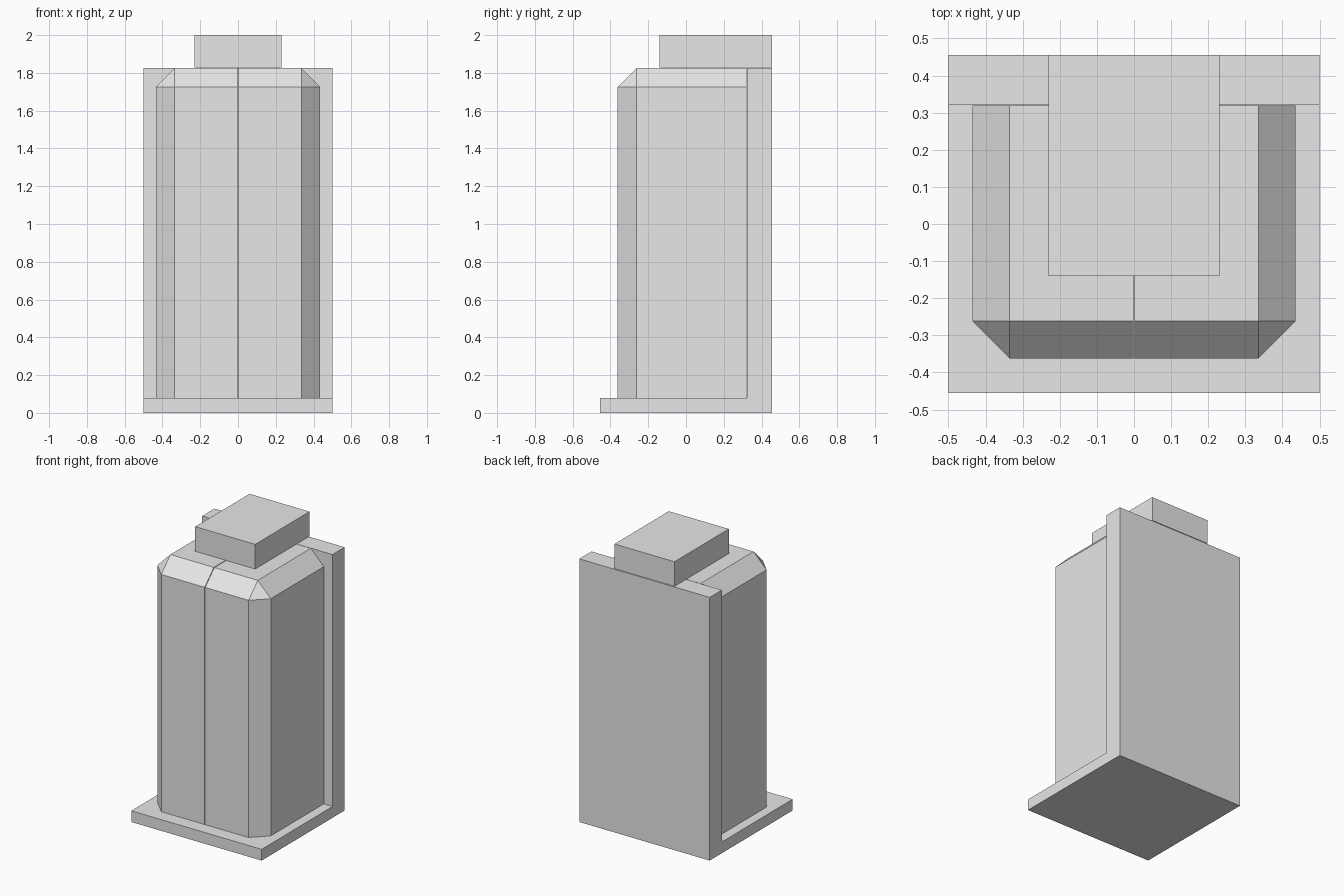
import bpy
import bmesh
from mathutils import Vector

cube = bpy.data.objects.get("Cube")
if cube:
    bpy.data.objects.remove(cube, do_unlink=True)

grey = bpy.data.materials.new("plain grey")
grey.use_nodes = True
colour = (0.8, 0.8, 0.8, 1.0)
grey.diffuse_color = colour
grey.node_tree.nodes["Principled BSDF"].inputs["Base Color"].default_value = colour


def finish(bm, name):
    """Turn a bmesh into a flat-shaded grey object."""
    bmesh.ops.recalc_face_normals(bm, faces=bm.faces)
    mesh = bpy.data.meshes.new(name)
    bm.to_mesh(mesh)
    bm.free()
    mesh.materials.append(grey)
    obj = bpy.data.objects.new(name, mesh)
    bpy.context.collection.objects.link(obj)
    return obj


def box(lo, hi):
    """Box between two opposite corners."""
    bm = bmesh.new()
    bmesh.ops.create_cube(bm, size=1)
    lo, hi = Vector(lo), Vector(hi)
    for v in bm.verts:
        v.co = (lo + hi) / 2 + v.co * (hi - lo)
    return bm


# L-shaped stand: base plate and back panel in one profile
profile = [(-0.455, 0), (0.455, 0), (0.455, 1.825),
           (0.322, 1.825), (0.322, 0.078), (-0.455, 0.078)]
bm = bmesh.new()
side = bm.faces.new([bm.verts.new((-0.5, y, z)) for y, z in profile])
extruded = bmesh.ops.extrude_face_region(bm, geom=[side])
bmesh.ops.translate(bm, vec=(1, 0, 0),
                    verts=[g for g in extruded["geom"] if isinstance(g, bmesh.types.BMVert)])
finish(bm, "base_and_back_panel")

# Body: two mirrored halves, chamfered on the outer front and top edges
X, Y, Z = 0.435, -0.362, 1.825
for name, sign in (("left_body_half", 1), ("right_body_half", -1)):
    bm = box((0.002, Y, 0.08), (X, 0.319, Z))

    def outer_planes(edge):
        a, b = (v.co for v in edge.verts)
        return sum(abs(a[i] - t) < 1e-4 and abs(b[i] - t) < 1e-4
                   for i, t in enumerate((X, Y, Z)))

    edges = [e for e in bm.edges if outer_planes(e) == 2]
    bmesh.ops.bevel(bm, geom=edges, offset=0.1, offset_type='OFFSET',
                    segments=1, affect='EDGES', clamp_overlap=False)
    for v in bm.verts:
        v.co.x *= sign
    finish(bm, name)

# Top block, flush with the back panel
finish(box((-0.23, -0.14, 1.829), (0.23, 0.455, 2.0)), "top_block")
